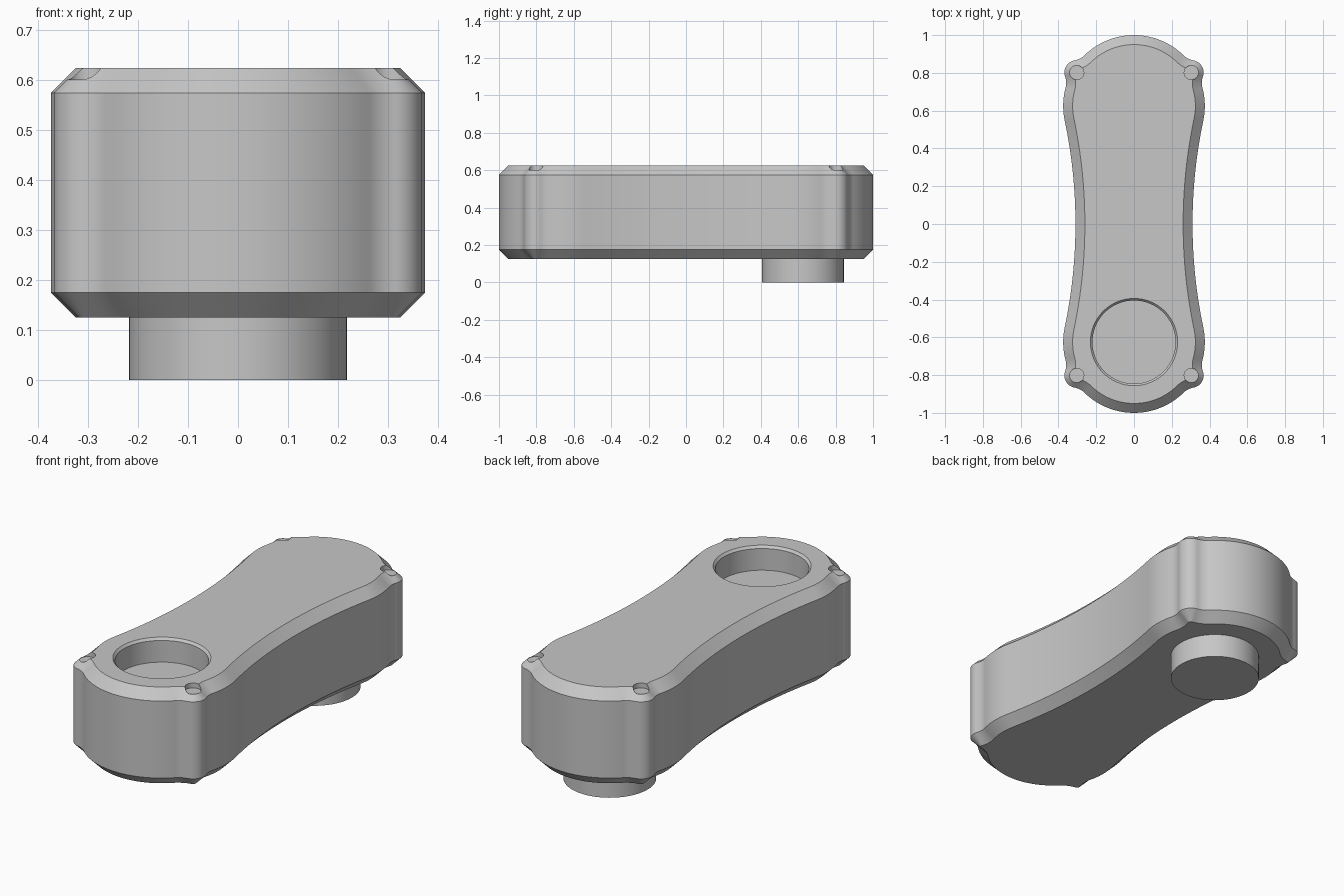
import bpy, bmesh
from math import cos, sin, pi, atan2, acos, hypot
from mathutils import Vector

cube = bpy.data.objects.get("Cube")
if cube:
    bpy.data.objects.remove(cube, do_unlink=True)

grey = bpy.data.materials.new("plain grey")
grey.use_nodes = True
colour = (0.57, 0.57, 0.57, 1)
grey.diffuse_color = colour
grey.node_tree.nodes["Principled BSDF"].inputs["Base Color"].default_value = colour

# Main dimensions
BASE, TOP, BEVEL = 0.125, 0.625, 0.05
END_Y, END_R = 0.625, 0.375
WAIST = 0.31
EAR, EAR_R, FILLET = Vector((0.3035, 0.802)), 0.065, 0.1
END = Vector((0, END_Y))


def arc(centre, radius, a0, a1, n):
    """Points of an arc, both ends included."""
    return [centre + radius * Vector((cos(a), sin(a)))
            for a in (a0 + (a1 - a0) * i / n for i in range(n + 1))]


def angle(a, b):
    return atan2(b.y - a.y, b.x - a.x)


def outline(inset):
    """Whole plan outline made of tangent arcs, moved inwards by inset."""
    waist_r = (WAIST**2 + END_Y**2 - END_R**2) / (2 * (END_R - WAIST))
    waist = Vector((WAIST + waist_r, 0))
    # Fillet centres on either side of the corner ear
    reach, near = END_R + FILLET, EAR_R + FILLET
    gap = (EAR - END).length
    spread = acos((reach**2 + gap**2 - near**2) / (2 * reach * gap))
    mid = angle(END, EAR)
    low = END + reach * Vector((cos(mid - spread), sin(mid - spread)))
    high = END + reach * Vector((cos(mid + spread), sin(mid + spread)))
    r, ear, f, w = END_R - inset, EAR_R - inset, FILLET + inset, waist_r + inset
    tangent = angle(END, waist)
    pts = arc(waist, w, pi, pi + tangent, 16)[:-1]
    pts += arc(END, r, tangent, mid - spread, 10)[:-1]
    pts += arc(low, f, angle(low, END) + 2 * pi if angle(low, END) < 0 else angle(low, END),
               angle(low, EAR), 8)[:-1]
    pts += arc(EAR, ear, angle(EAR, low), angle(EAR, high), 14)[:-1]
    a0, a1 = angle(high, EAR), angle(high, END)
    pts += arc(high, f, a0, a1, 8)[:-1]
    pts += arc(END, r, mid + spread, pi / 2, 16)
    # Mirror the quarter round the four corners
    half = pts + [Vector((-p.x, p.y)) for p in pts[-2::-1]]
    return half + [Vector((p.x, -p.y)) for p in half[-2:0:-1]]


def finish(name, bm):
    bmesh.ops.recalc_face_normals(bm, faces=bm.faces)
    mesh = bpy.data.meshes.new(name)
    bm.to_mesh(mesh)
    bm.free()
    mesh.materials.append(grey)
    obj = bpy.data.objects.new(name, mesh)
    bpy.context.collection.objects.link(obj)
    return obj


def loft(name, rings):
    """Closed solid through rings of equal length, given as (points, z)."""
    bm = bmesh.new()
    loops = [[bm.verts.new((p.x, p.y, z)) for p in pts] for pts, z in rings]
    n = len(loops[0])
    for a, b in zip(loops, loops[1:]):
        for i in range(n):
            j = (i + 1) % n
            bm.faces.new((a[i], a[j], b[j], b[i]))
    bm.faces.new(loops[0])
    bm.faces.new(loops[-1])
    return finish(name, bm)


def turned(name, centre, profile, n):
    """Round solid from (radius, z) pairs."""
    return loft(name, [(arc(centre, r, 0, 2 * pi, n)[:-1], z) for r, z in profile])


def smooth(obj):
    bpy.ops.object.select_all(action='DESELECT')
    obj.select_set(True)
    bpy.context.view_layer.objects.active = obj
    bpy.ops.object.shade_smooth_by_angle(angle=pi / 7)


# Chamfered link body
body = loft("link_body", [(outline(BEVEL), BASE), (outline(0), BASE + BEVEL),
                          (outline(0), TOP - BEVEL), (outline(BEVEL), TOP)])

# Round socket with a small lead-in chamfer, and a shallow dimple in each ear
cutters = [turned("socket_cutter", -END,
                  [(0.22, 0.5), (0.22, TOP - 0.0125), (0.231, TOP), (0.231, TOP + 0.1)], 64)]
for sx in (1, -1):
    for sy in (1, -1):
        cutters.append(turned("dimple_cutter", Vector((sx * EAR.x, sy * EAR.y)),
                              [(0.038, 0.6), (0.038, TOP + 0.1)], 24))

bpy.context.view_layer.objects.active = body
for cutter in cutters:
    mod = body.modifiers.new("cut", 'BOOLEAN')
    mod.operation, mod.solver, mod.object = 'DIFFERENCE', 'EXACT', cutter
    bpy.ops.object.modifier_apply(modifier=mod.name)
    bpy.data.objects.remove(cutter, do_unlink=True)
smooth(body)

# Round post under the other end
smooth(turned("mounting_post", END, [(0.2185, 0), (0.2185, BASE + 0.01)], 64))
